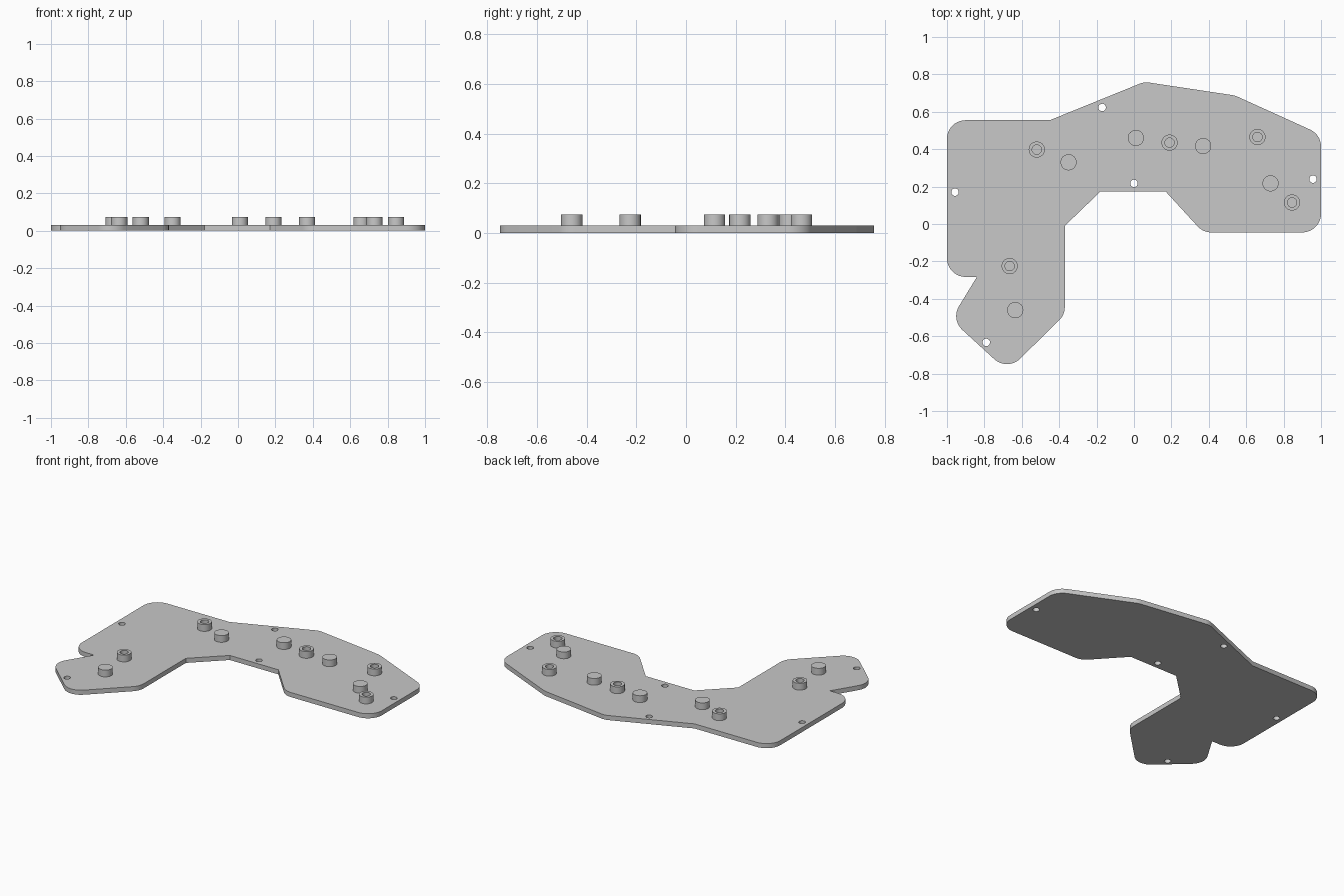
import bpy, math
from mathutils import Vector

if "Cube" in bpy.data.objects:
    bpy.data.objects.remove(bpy.data.objects["Cube"])

PLATE_TOP, PEG_TOP = 0.03, 0.074
PEG_R, BORE_R, HOLE_R = 0.043, 0.025, 0.02

GREY = (0.578, 0.578, 0.578, 1)
grey = bpy.data.materials.new("plain grey")
grey.use_nodes = True
grey.diffuse_color = GREY
grey.node_tree.nodes["Principled BSDF"].inputs["Base Color"].default_value = GREY


def circle(x, y, r, n=40):
    return [(x + r * math.cos(i * math.tau / n), y + r * math.sin(i * math.tau / n)) for i in range(n)]


def rounded(corners, steps=10):
    """Closed outline from (x, y, fillet radius) corners."""
    pts = []
    for i, (x, y, r) in enumerate(corners):
        p = Vector((x, y))
        if r == 0:
            pts.append((x, y))
            continue
        a = (Vector(corners[i - 1][:2]) - p).normalized()
        b = (Vector(corners[(i + 1) % len(corners)][:2]) - p).normalized()
        half = a.angle(b) / 2
        centre = p + (a + b).normalized() * r / math.sin(half)
        start = (p + a * r / math.tan(half) - centre).normalized()
        end = (p + b * r / math.tan(half) - centre).normalized()
        for k in range(steps + 1):
            pts.append(tuple(centre + start.slerp(end, k / steps).normalized() * r))
    return pts


def slab(name, loops, z0, z1):
    """Filled, extruded 2D outline; inner loops become holes."""
    curve = bpy.data.curves.new(name, "CURVE")
    curve.dimensions = "2D"
    curve.fill_mode = "BOTH"
    curve.extrude = (z1 - z0) / 2
    for loop in loops:
        s = curve.splines.new("POLY")
        s.points.add(len(loop) - 1)
        for pt, (x, y) in zip(s.points, loop):
            pt.co = (x, y, 0, 1)
        s.use_cyclic_u = True
    curve.materials.append(grey)
    obj = bpy.data.objects.new(name, curve)
    obj.location.z = (z0 + z1) / 2
    bpy.context.collection.objects.link(obj)
    bpy.ops.object.select_all(action="DESELECT")
    obj.select_set(True)
    bpy.context.view_layer.objects.active = obj
    bpy.ops.object.convert(target="MESH")
    bpy.ops.object.shade_smooth_by_angle(angle=math.radians(30))


# Base plate with rounded corners and through holes
outline = [
    (-1, 0.555, 0.1), (-0.45, 0.555, 0), (0.055, 0.76, 0.1), (0.54, 0.687, 0.1),
    (1, 0.478, 0.1), (1, -0.045, 0.1), (0.37, -0.045, 0.1), (0.17, 0.173, 0),
    (-0.18, 0.173, 0), (-0.37, -0.01, 0), (-0.37, -0.485, 0.1), (-0.677, -0.787, 0.1),
    (-0.979, -0.51, 0.1), (-0.84, -0.283, 0), (-1, -0.283, 0.1),
]
screw_holes = [(-0.17, 0.623), (0, 0.217), (-0.957, 0.17), (0.957, 0.24), (-0.79, -0.633)]
slab("base_plate", [rounded(outline)] + [circle(x, y, HOLE_R) for x, y in screw_holes], 0, PLATE_TOP)

# Hollow standoffs
for x, y in [(-0.52, 0.398), (0.19, 0.435), (0.66, 0.465), (0.845, 0.115), (-0.665, -0.225)]:
    slab("hollow_standoff", [circle(x, y, PEG_R), circle(x, y, BORE_R)], PLATE_TOP, PEG_TOP)

# Solid pegs
for x, y in [(-0.35, 0.33), (0.01, 0.46), (0.37, 0.417), (0.73, 0.217), (-0.635, -0.46)]:
    slab("solid_peg", [circle(x, y, PEG_R)], PLATE_TOP, PEG_TOP)
